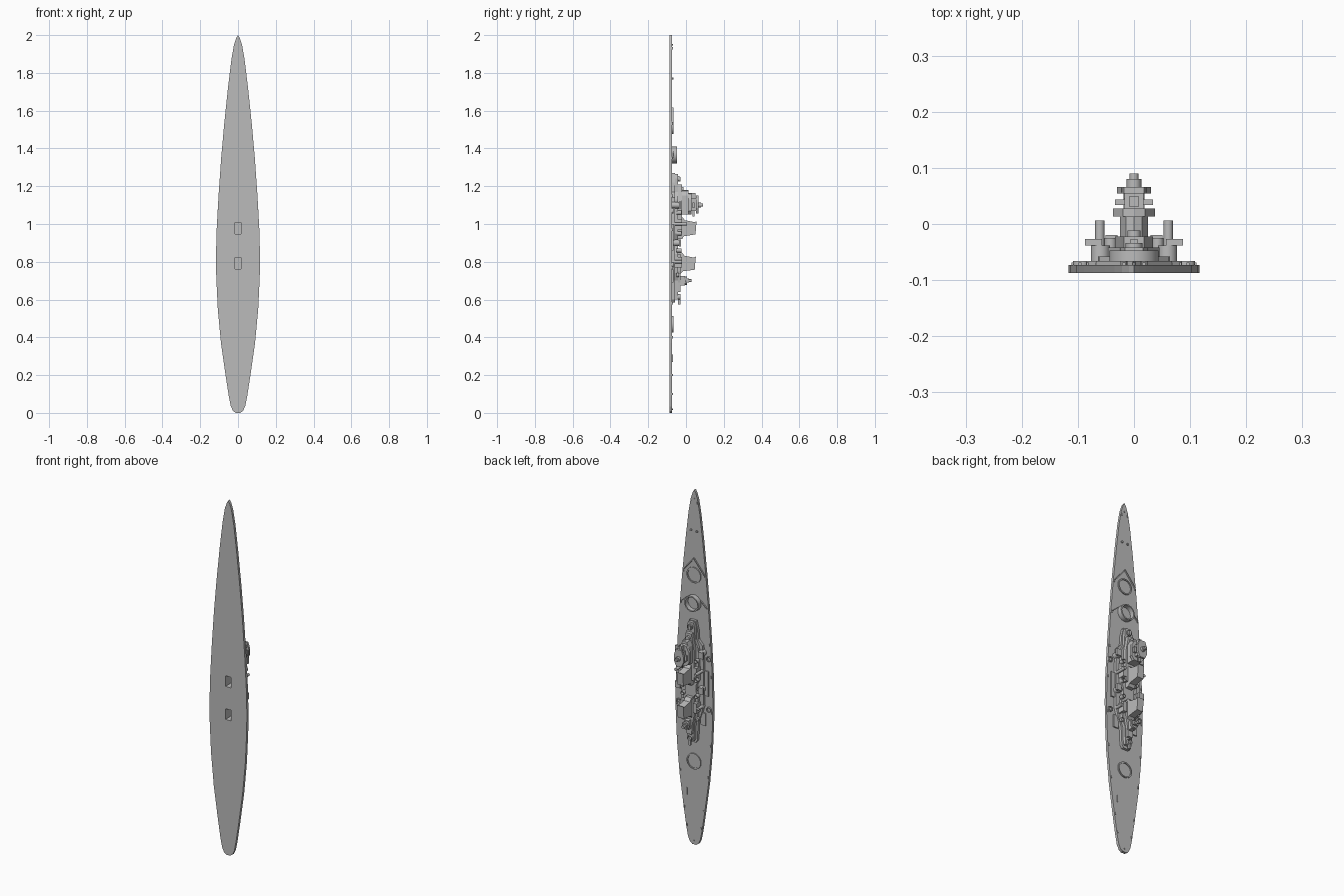
import bpy, bmesh, math
from mathutils import Vector, Matrix

if "Cube" in bpy.data.objects:
    bpy.data.objects.remove(bpy.data.objects["Cube"])

grey = bpy.data.materials.new("ship_grey")
grey.use_nodes = True
GREY = (0.5, 0.5, 0.5, 1)
grey.diffuse_color = GREY
grey.node_tree.nodes["Principled BSDF"].inputs["Base Color"].default_value = GREY

DECK = -0.073


def finish(name, bm):
    bmesh.ops.recalc_face_normals(bm, faces=bm.faces)
    mesh = bpy.data.meshes.new(name)
    bm.to_mesh(mesh)
    bm.free()
    mesh.materials.append(grey)
    ob = bpy.data.objects.new(name, mesh)
    bpy.context.collection.objects.link(ob)
    return ob


def extrude(name, points, place, offset):
    """Closed outline placed in space, then pushed along an offset."""
    bm = bmesh.new()
    face = bm.faces.new([bm.verts.new(place(p)) for p in points])
    out = bmesh.ops.extrude_face_region(bm, geom=[face])
    verts = [g for g in out["geom"] if isinstance(g, bmesh.types.BMVert)]
    bmesh.ops.translate(bm, verts=verts, vec=offset)
    return finish(name, bm)


def plan(name, points, y0, y1):
    """Half outline (x, z) mirrored over the centreline, raised from y0 to y1."""
    full = points + [(-x, z) for x, z in reversed(points) if x > 0]
    return extrude(name, full, lambda p: (p[0], y0, p[1]), (0, y1 - y0, 0))


def profile(name, points, w):
    """Side outline (y, z) given width w."""
    return extrude(name, points, lambda p: (-w / 2, p[0], p[1]), (w, 0, 0))


def box(name, x, w, y0, y1, z0, z1, mirror=False):
    for s in ((1, -1) if mirror else (1,)):
        bm = bmesh.new()
        bmesh.ops.create_cube(bm, size=1)
        bmesh.ops.scale(bm, verts=bm.verts, vec=(w, y1 - y0, z1 - z0))
        bmesh.ops.translate(bm, verts=bm.verts, vec=(s * x, (y0 + y1) / 2, (z0 + z1) / 2))
        ob = finish(name + ("" if not mirror else "_left" if s > 0 else "_right"), bm)
    return ob


def drum(name, x, z, r, y0, y1, mirror=False, sides=20, hole=0, floor=0):
    """Upright cylinder, with an optional sunk well in its top."""
    for s in ((1, -1) if mirror else (1,)):
        rings = [(0, y0), (r, y0), (r, y1)]
        rings += [(hole, y1), (hole, floor), (0, floor)] if hole else [(0, y1)]
        bm = bmesh.new()
        vs = [bm.verts.new((s * x + a, b, z)) for a, b in rings]
        edges = [bm.edges.new(p) for p in zip(vs, vs[1:])]
        bmesh.ops.spin(bm, geom=vs + edges, cent=(s * x, 0, z), axis=(0, 1, 0),
                       angle=math.tau, steps=sides)
        bmesh.ops.remove_doubles(bm, verts=bm.verts, dist=1e-5)
        ob = finish(name + ("" if not mirror else "_left" if s > 0 else "_right"), bm)
        bpy.ops.object.select_all(action="DESELECT")
        ob.select_set(True)
        bpy.context.view_layer.objects.active = ob
        bpy.ops.object.shade_smooth_by_angle(angle=math.radians(35))


def wall(name, a, b, height, thick=0.005):
    """Thin deck wall between two (x, z) points, on both sides."""
    for s, side in ((1, "left"), (-1, "right")):
        p, q = Vector((s * a[0], 0, a[1])), Vector((s * b[0], 0, b[1]))
        d = q - p
        bm = bmesh.new()
        bmesh.ops.create_cube(bm, size=1)
        bmesh.ops.scale(bm, verts=bm.verts, vec=(thick, height, d.length))
        rot = Matrix.Rotation(math.atan2(d.x, d.z), 3, "Y")
        bmesh.ops.rotate(bm, verts=bm.verts, matrix=rot)
        bmesh.ops.translate(bm, verts=bm.verts, vec=(p + q) / 2 + Vector((0, DECK + height / 2, 0)))
        finish(name + "_" + side, bm)


# Hull plate
hull_outline = [(0, 2), (.009, 1.985), (.021, 1.95), (.035, 1.87), (.052, 1.73), (.073, 1.53),
                (.089, 1.35), (.103, 1.15), (.113, .97), (.1165, .83), (.115, .72), (.107, .55),
                (.09, .37), (.066, .2), (.049, .09), (.038, .035), (.026, .01), (.012, 0), (0, 0)]
hull = plan("hull", hull_outline, -.0875, DECK)

# Gun mount rings on the centreline
for name, z, top in (("forward_ring", 1.52, -.067), ("raised_ring", 1.365, -.047), ("aft_ring", .47, -.067)):
    drum(name, 0, z, .044, DECK, top, sides=32, hole=.037, floor=DECK + .001)

# Breakwaters
wall("bow_breakwater", (0, 1.615), (.066, 1.535), .007)
wall("side_breakwater", (.044, 1.385), (.084, 1.35), .007)

# Deck fittings along the edge
for z, x in ((1.93, .018), (1.53, .066), (1.35, .082), (1.15, .096), (.97, .106),
             (.77, .109), (.58, .102), (.4, .086), (.2, .06), (.1, .045)):
    box("bollard", x, .005, DECK, -.069, z - .006, z + .006, True)
drum("capstan", .018, 1.77, .006, DECK, -.066, True, 10)
drum("bow_post", 0, 1.95, .004, DECK, -.069, sides=8)
drum("stern_post", 0, .02, .004, DECK, -.069, sides=8)
box("stern_hatch", .045, .006, DECK, -.07, .27, .31)
for z in (1.07, .785):
    drum("deck_tub", .094, z, .015, DECK, -.066, True, 16, .010, DECK + .001)

# Stepped deckhouses
plan("lower_deckhouse", [(0, 1.27), (.02, 1.27), (.032, 1.22), (.035, 1.17), (.062, 1.14), (.068, 1.04),
                         (.068, .8), (.05, .74), (.035, .7), (.03, .6), (.02, .585), (0, .585)], DECK, -.058)
plan("middle_deckhouse", [(0, 1.265), (.016, 1.265), (.024, 1.24), (.026, 1.17), (.045, 1.13), (.05, .95),
                          (.034, .92), (.034, .88), (.045, .84), (.04, .74), (.024, .7), (.02, .6), (0, .6)],
     -.058, -.042)
plan("upper_deckhouse", [(0, 1.21), (.018, 1.21), (.024, 1.17), (.034, 1.12), (.034, .95), (0, .95)], -.042, -.022)
plan("aft_upper_deckhouse", [(0, .84), (.03, .84), (.03, .75), (.018, .69), (.015, .64), (0, .64)], -.042, -.028)
box("low_side_platform", .078, .028, DECK, -.066, .86, 1.0, True)
box("aft_side_platform", .06, .03, DECK, -.066, .69, .76, True)

# Forward mounts on the deckhouse
drum("forward_tub", 0, 1.24, .015, -.042, -.034, hole=.011, floor=-.041)
box("forward_gun_block", 0, .014, -.042, -.028, 1.225, 1.25)
drum("forward_director", 0, 1.185, .012, -.022, -.012)

# Wing turrets and tall side posts
for z in (1.1, .9):
    drum("wing_turret_base", .06, z, .017, DECK, -.038, True)
    box("wing_turret", .072, .03, -.038, -.027, z - .018, z + .018, True)
for z in (1.0, .8):
    drum("side_post", .061, z, .0085, DECK, .006 if z > .9 else -.02, True, 12)
    box("side_locker", .04, .022, -.058, -.02, z - .03, z + .025, True)
for z in (1.06, .95, .86, .73):
    drum("light_gun_tub", .042, z, .011, -.05, -.025 if z > .8 else -.036, True, 12, .008, -.04)

# Bridge tower
plan("tower_base", [(0, 1.18), (.014, 1.175), (.025, 1.15), (.025, 1.05), (0, 1.05)], -.022, .013)
plan("bridge_platform", [(0, 1.165), (.02, 1.16), (.037, 1.13), (.037, 1.07), (.022, 1.05), (0, 1.05)], .013, .028)
box("tower_middle", 0, .034, .028, .054, 1.07, 1.135)
box("middle_wing", .024, .02, .034, .044, 1.085, 1.115, True)
box("forward_lookout", 0, .016, .03, .05, 1.13, 1.165)
box("aft_lookout", 0, .014, .035, .045, 1.04, 1.075)
plan("upper_platform", [(0, 1.15), (.018, 1.15), (.03, 1.115), (.03, 1.085), (.016, 1.055), (0, 1.055)], .054, .066)
drum("top_director", 0, 1.1, .013, .066, .08, sides=16)
drum("mast_cap", 0, 1.1, .008, .08, .09, sides=12)
box("rangefinder", 0, .044, .056, .064, 1.125, 1.14)

# Funnels with raked front faces
profile("forward_funnel", [(-.045, 1.035), (-.018, 1.035), (-.006, 1.02), (.045, 1.01), (.056, 1.015),
                           (.05, .945), (-.012, .935), (-.02, .92), (-.045, .92)], .038)
profile("aft_funnel", [(-.045, .85), (-.022, .85), (-.008, .832), (.04, .822), (.052, .828),
                       (.046, .758), (-.016, .75), (-.03, .735), (-.045, .735)], .038)

# Shafts running up from the underside into the funnels
for z0, z1, top in ((.948, 1.008, .035), (.762, .822, .03)):
    shaft = box("shaft_cutter", 0, .033, -.12, top, z0, z1)
    shaft.hide_render = True
    shaft.hide_set(True)
    shaft.display_type = "WIRE"
    for ob in list(bpy.context.collection.objects):
        if ob.name in ("hull", "lower_deckhouse", "middle_deckhouse", "upper_deckhouse",
                       "aft_upper_deckhouse", "forward_funnel", "aft_funnel"):
            cut = ob.modifiers.new("shaft", "BOOLEAN")
            cut.object = shaft
            cut.solver = "EXACT"

# Aft control tower
box("aft_tower", 0, .026, -.03, -.004, .675, .725)
drum("aft_platform", 0, .7, .022, -.004, .006)
box("aft_director", 0, .03, .006, .016, .69, .712)
drum("aft_director_cap", 0, .7, .008, .016, .03, sides=12)
drum("aft_tub", 0, .615, .015, -.042, -.03, hole=.011, floor=-.04)
box("aft_gun_block", 0, .012, -.042, -.03, .575, .6)
